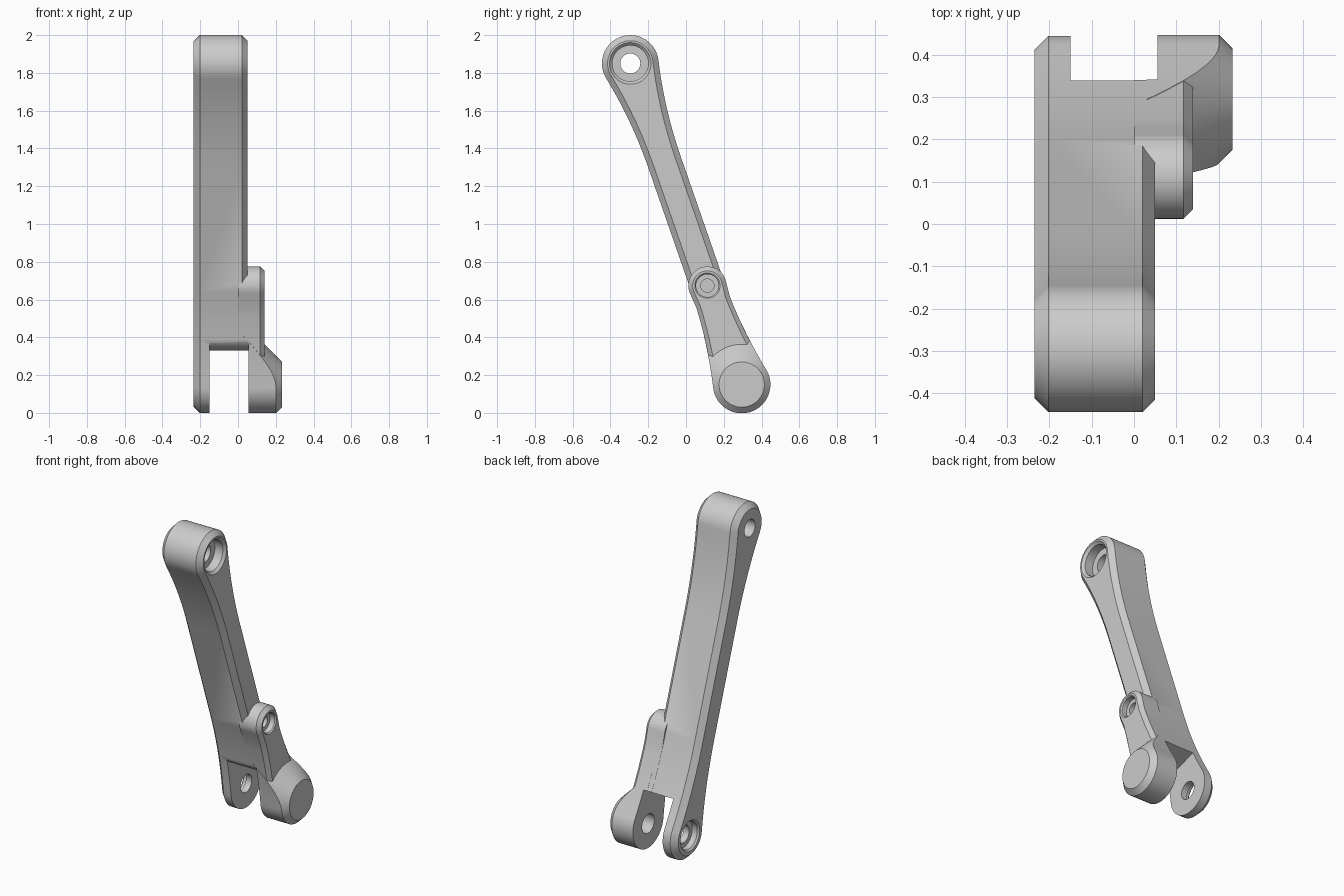
import bpy
import bmesh
from math import sin, cos, pi, atan2
from mathutils import Vector

cube = bpy.data.objects.get("Cube")
if cube:
    bpy.data.objects.remove(cube, do_unlink=True)

# Arm frame: s runs from the upper pivot to the lower pivot, p across the arm
TOP = Vector((-0.295, 1.85))
BOTTOM = Vector((0.295, 0.15))
LENGTH = (BOTTOM - TOP).length
AXIS = (BOTTOM - TOP).normalized()
ACROSS = Vector((-AXIS.y, AXIS.x))
END_R, WAIST, FLARE = 0.15, 0.091, 0.55
FLARE_R = (FLARE ** 2 / (END_R - WAIST) - END_R - WAIST) / 2
BOSS_S = 1.245

grey = bpy.data.materials.new("grey_metal")
grey.use_nodes = True
colour = (0.6, 0.6, 0.6, 1)
grey.diffuse_color = colour
grey.node_tree.nodes["Principled BSDF"].inputs["Base Color"].default_value = colour


def arc(cs, cp, r, a0, a1, n):
    return [(cs + r * cos(a0 + (a1 - a0) * i / n), cp + r * sin(a0 + (a1 - a0) * i / n))
            for i in range(n + 1)]


def flared_end(inset):
    """One side of the arm from its waist round to the lower tip."""
    turn = atan2(FLARE, FLARE_R + WAIST)
    flare = arc(LENGTH - FLARE, WAIST + FLARE_R, FLARE_R + inset, -pi / 2, -pi / 2 + turn, 12)
    return flare[:-1] + arc(LENGTH, 0, END_R - inset, pi / 2 + turn, 0, 24)


def mirrored(half):
    return half + [(s, -p) for s, p in reversed(half[1:-1])]


def arm_outline(inset):
    low = flared_end(inset)
    return mirrored([(LENGTH - s, p) for s, p in reversed(low)] + low)


def side_outline(inset):
    boss = arc(BOSS_S, 0, 0.1 - inset, pi, pi / 2 - 0.1, 16)
    return mirrored(boss + flared_end(inset)[2:])


def loft(name, sections):
    """Solid through matching loops, each given as (x, [(s, p), ...])."""
    bm = bmesh.new()
    rings = []
    for x, loop in sections:
        ring = []
        for s, p in loop:
            q = TOP + AXIS * s + ACROSS * p
            ring.append(bm.verts.new((x, q.x, q.y)))
        rings.append(ring)
    for a, b in zip(rings, rings[1:]):
        for i in range(len(a)):
            j = (i + 1) % len(a)
            bm.faces.new((a[i], a[j], b[j], b[i]))
    bm.faces.new(rings[0])
    bm.faces.new(rings[-1])
    bmesh.ops.recalc_face_normals(bm, faces=bm.faces[:])
    mesh = bpy.data.meshes.new(name)
    bm.to_mesh(mesh)
    bm.free()
    mesh.materials.append(grey)
    obj = bpy.data.objects.new(name, mesh)
    bpy.context.collection.objects.link(obj)
    return obj


def turned(name, s, profile):
    """Round solid about a pivot, from (x, radius) pairs."""
    return loft(name, [(x, arc(s, 0, r, 0, 2 * pi, 48)[:-1]) for x, r in profile])


def combine(target, tool, operation):
    mod = target.modifiers.new(operation.lower(), 'BOOLEAN')
    mod.operation = operation
    mod.solver = 'EXACT'
    mod.object = tool
    bpy.context.view_layer.objects.active = target
    bpy.ops.object.modifier_apply(modifier=mod.name)
    bpy.data.objects.remove(tool, do_unlink=True)


# Main arm with chamfered side edges
arm = loft("linkage_arm", [(x, arm_outline(d)) for x, d in
                           ((-0.235, 0.033), (-0.202, 0), (0.02, 0), (0.05, 0.03))])

# Raised plate on the left side
plate = loft("side_plate", [(x, side_outline(d)) for x, d in
                            ((0, -0.001), (0.117, -0.001), (0.14, 0.022))])
combine(arm, plate, 'UNION')

# Conical hub trimmed to the arm outline
hub = loft("pivot_hub", [(x, side_outline(-0.002)) for x in (0.03, 0.3)])
cone = turned("hub_cone", LENGTH, [(0.01, 0.343), (0.233, 0.12)])
combine(hub, cone, 'INTERSECT')
combine(arm, hub, 'UNION')

# Fork slot, leaving a rounded front corner between the lugs
SLOT_S, ROUND = 1.6, 0.1
slot = [(SLOT_S, 0.3)] + arc(SLOT_S - ROUND, -0.01, ROUND, 0, -pi / 2, 14)
slot += [(SLOT_S - ROUND, -0.3), (2.3, -0.3), (2.3, 0.3)]
combine(arm, loft("fork_slot", [(-0.15, slot), (0.055, slot)]), 'DIFFERENCE')

# Pivot bores and counterbores
bores = {
    "upper_bore": (0, [(-0.26, 0.078), (-0.235, 0.053), (-0.02, 0.053), (-0.02, 0.095),
                       (0.035, 0.095), (0.06, 0.12)]),
    "boss_bore": (BOSS_S, [(0.06, 0.035), (0.1, 0.035), (0.1, 0.06), (0.133, 0.06),
                           (0.15, 0.077)]),
    "lug_bore": (LENGTH, [(-0.26, 0.12), (-0.225, 0.085), (-0.19, 0.085), (-0.19, 0.055),
                          (-0.05, 0.055)]),
    "hub_bore": (LENGTH, [(0, 0.06), (0.15, 0.06)]),
}
for name, (s, profile) in bores.items():
    combine(arm, turned(name, s, profile), 'DIFFERENCE')

# Smooth curved walls, crisp machined edges
bpy.ops.object.select_all(action='DESELECT')
arm.select_set(True)
bpy.context.view_layer.objects.active = arm
bpy.ops.object.shade_smooth_by_angle(angle=0.5)
